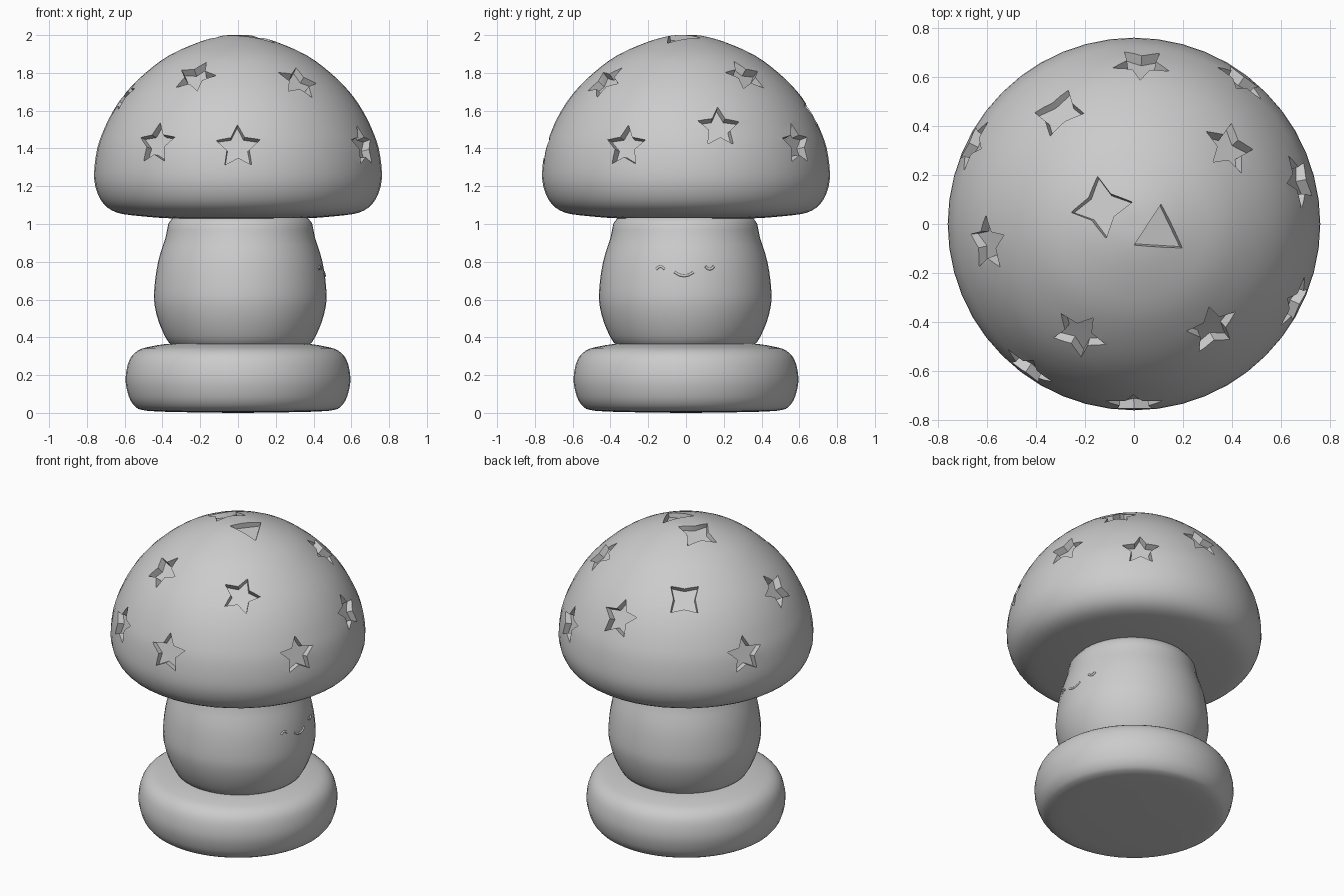
import bpy, bmesh, math
from mathutils import Vector, Matrix

if "Cube" in bpy.data.objects:
    bpy.data.objects.remove(bpy.data.objects["Cube"])

grey = bpy.data.materials.new("plain grey")
grey.diffuse_color = (0.6, 0.6, 0.6, 1)
grey.use_nodes = True
grey.node_tree.nodes["Principled BSDF"].inputs["Base Color"].default_value = grey.diffuse_color


def add_mesh(name, bm):
    bmesh.ops.recalc_face_normals(bm, faces=bm.faces)
    me = bpy.data.meshes.new(name)
    bm.to_mesh(me)
    bm.free()
    me.materials.append(grey)
    ob = bpy.data.objects.new(name, me)
    bpy.context.collection.objects.link(ob)
    return ob


def smooth_profile(pts, steps=3):
    """Catmull-Rom through the profile points."""
    p = [Vector(q) for q in pts]
    p = [p[0]] + p + [p[-1]]
    out = []
    for a, b, c, d in zip(p, p[1:], p[2:], p[3:]):
        for i in range(steps):
            t = i / steps
            out.append(0.5 * (2 * b + (c - a) * t + (2 * a - 5 * b + 4 * c - d) * t * t
                              + (3 * b - a - 3 * c + d) * t ** 3))
    return out + [p[-1]]


def lathe(name, pts, centre=(0, 0), seg=48):
    """Closed solid of revolution; the profile starts and ends on the axis."""
    bm = bmesh.new()
    rings = []
    for r, z in smooth_profile(pts):
        n = 1 if r < 1e-4 else seg
        rings.append([bm.verts.new((centre[0] + r * math.cos(2 * math.pi * i / n),
                                    centre[1] + r * math.sin(2 * math.pi * i / n), z))
                      for i in range(n)])
    for a, b in zip(rings, rings[1:]):
        for i in range(seg):
            quad = [a[i % len(a)], a[(i + 1) % len(a)], b[(i + 1) % len(b)], b[i % len(b)]]
            bm.faces.new(list(dict.fromkeys(quad)))
    return add_mesh(name, bm)


def finish(ob, angle=35):
    bpy.ops.object.select_all(action='DESELECT')
    ob.select_set(True)
    bpy.context.view_layer.objects.active = ob
    bpy.ops.object.shade_smooth_by_angle(angle=math.radians(angle))


# Round base cushion
base = lathe("base", [(0, 0), (0.25, 0.003), (0.49, 0.012), (0.555, 0.045), (0.585, 0.11),
                      (0.595, 0.19), (0.575, 0.28), (0.53, 0.33), (0.46, 0.352),
                      (0.35, 0.367), (0.15, 0.37), (0, 0.37)])
finish(base)

# Bulging stem
stem = lathe("stem", [(0, 0.34), (0.2, 0.34), (0.35, 0.35), (0.415, 0.44), (0.452, 0.56),
                      (0.455, 0.66), (0.435, 0.8), (0.395, 0.93), (0.36, 1.03),
                      (0.2, 1.06), (0, 1.06)], centre=(0.012, -0.004))
finish(stem)

# Domed cap
cap = lathe("cap", [(0, 1.03), (0.2, 1.03), (0.36, 1.03), (0.52, 1.042), (0.64, 1.06),
                    (0.71, 1.105), (0.75, 1.18), (0.762, 1.27), (0.745, 1.4), (0.71, 1.5),
                    (0.66, 1.6), (0.59, 1.7), (0.49, 1.8), (0.36, 1.895), (0.2, 1.965),
                    (0.08, 1.997), (0, 2.0)])
bpy.context.view_layer.update()

# Star recesses: rough position, number of points, outer radius, inner ratio, roll
STARS = [
    (0.0, -0.74, 1.41, 5, 0.125, 0.5, 0),
    (-0.44, -0.60, 1.43, 5, 0.12, 0.5, 0),
    (0.68, -0.33, 1.42, 5, 0.12, 0.5, 0),
    (0.69, 0.18, 1.52, 5, 0.12, 0.5, 0),
    (0.45, 0.60, 1.43, 5, 0.12, 0.5, 0),
    (-0.67, 0.33, 1.42, 5, 0.12, 0.5, 0),
    (0.03, 0.66, 1.60, 5, 0.125, 0.5, 0),
    (-0.60, -0.08, 1.67, 5, 0.12, 0.5, 10),
    (0.33, -0.44, 1.77, 5, 0.12, 0.5, -19),
    (-0.23, -0.46, 1.79, 5, 0.12, 0.5, -11),
    (0.40, 0.32, 1.80, 5, 0.12, 0.5, 0),
    (-0.31, 0.46, 1.74, 4, 0.12, 0.55, 45),
    (-0.135, 0.07, 1.98, 4, 0.135, 0.5, 35),
    (0.105, -0.035, 1.99, 3, 0.12, 0.5, -75),
]
bm = bmesh.new()
origin = Vector((0, 0, 1.1))
for x, y, z, points, size, ratio, roll in STARS:
    hit, loc, n, _ = cap.ray_cast(origin, (Vector((x, y, z)) - origin).normalized())
    up = (Vector((0, 0, 1)) - n * n.z).normalized()
    right = up.cross(n)
    depth = 0.045 if points == 5 else 0.035
    loops = []
    for height, taper in ((-depth, 0.9), (0.0, 1.0), (0.06, 1.0)):
        ring = []
        for i in range(points * 2):
            a = math.pi / 2 + math.radians(roll) + math.pi * i / points
            r = size * taper * (ratio if i % 2 else 1)
            ring.append(bm.verts.new(loc + right * r * math.cos(a) + up * r * math.sin(a) + n * height))
        loops.append(ring)
    bm.faces.new(loops[0])
    bm.faces.new(loops[-1])
    for a, b in zip(loops, loops[1:]):
        for i in range(len(a)):
            j = (i + 1) % len(a)
            bm.faces.new([a[i], a[j], b[j], b[i]])
cutter = add_mesh("star_cutter", bm)
cutter.hide_render = True

mod = cap.modifiers.new("star recesses", 'BOOLEAN')
mod.operation = 'DIFFERENCE'
mod.solver = 'EXACT'
mod.object = cutter
bpy.context.view_layer.objects.active = cap
bpy.ops.object.modifier_apply(modifier=mod.name)
bpy.data.objects.remove(cutter)
finish(cap)

# Tiny raised face on the right side of the stem: two eyes and a smile
for name, y, z, half, bend in (("eye_a", -0.135, 0.775, 0.022, -0.015),
                               ("eye_b", 0.125, 0.76, 0.022, 0.015),
                               ("smile", -0.01, 0.725, 0.05, 0.02)):
    curve = bpy.data.curves.new(name, 'CURVE')
    curve.dimensions = '3D'
    curve.bevel_depth = 0.007
    curve.bevel_resolution = 1
    curve.use_fill_caps = True
    curve.materials.append(grey)
    spline = curve.splines.new('POLY')
    spline.points.add(4)
    for i, p in enumerate(spline.points):
        t = i / 2 - 1
        py, pz = y + half * t, z + bend * t * t
        radius = 0.455 - 0.15 * max(0, pz - 0.67)
        p.co = (0.012 + math.sqrt(radius ** 2 - py ** 2), py, pz, 1)
    bpy.context.collection.objects.link(bpy.data.objects.new(name, curve))
